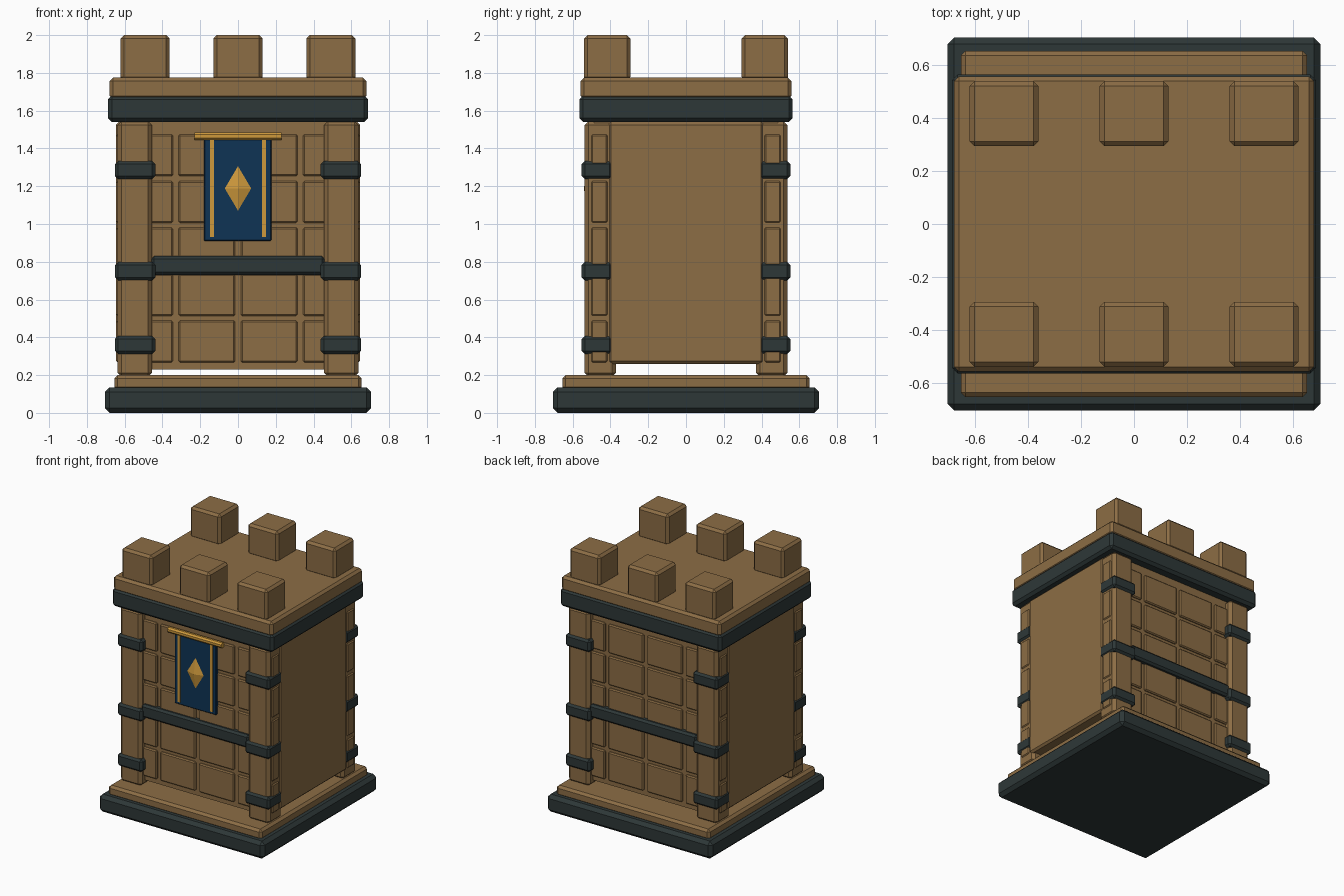
import bpy, bmesh, math
from mathutils import Matrix, Vector

if "Cube" in bpy.data.objects:
    bpy.data.objects.remove(bpy.data.objects["Cube"])


def material(name, rgb):
    m = bpy.data.materials.new(name)
    m.diffuse_color = (*rgb, 1)
    m.use_nodes = True
    m.node_tree.nodes["Principled BSDF"].inputs["Base Color"].default_value = m.diffuse_color
    return m


STONE = material("tan stone", (0.262, 0.153, 0.059))
IRON = material("dark iron", (0.027, 0.039, 0.039))
BLUE = material("navy cloth", (0.0045, 0.034, 0.090))
GOLD = material("gold trim", (0.62, 0.32, 0.045))


def finish(name, bm, mat):
    bmesh.ops.recalc_face_normals(bm, faces=bm.faces)
    mesh = bpy.data.meshes.new(name)
    bm.to_mesh(mesh)
    bm.free()
    mesh.materials.append(mat)
    ob = bpy.data.objects.new(name, mesh)
    bpy.context.collection.objects.link(ob)
    return ob


def box(name, x, y, z, mat, bevel=0.0):
    """Chamfered box from (min, max) ranges."""
    lo, hi = zip(x, y, z)
    lo, hi = Vector(lo), Vector(hi)
    bm = bmesh.new()
    bmesh.ops.create_cube(bm, size=1, matrix=Matrix.Translation((lo + hi) / 2)
                          @ Matrix.Diagonal((*(hi - lo), 1)))
    if bevel:
        bmesh.ops.bevel(bm, geom=bm.edges[:], offset=bevel, segments=1,
                        affect='EDGES', profile=0.5)
    return finish(name, bm, mat)


def span(a, b, sign):
    return tuple(sorted((a * sign, b * sign)))


# Stepped base
box("base_plinth", (-.705, .705), (-.705, .705), (0, .135), IRON, .025)
box("base_step", (-.655, .655), (-.655, .655), (.12, .20), STONE, .018)

# Tower body with plain sides
box("tower_core", (-.646, .646), (-.413, .413), (.26, 1.54), STONE, .015)

# Roof slab and its iron rim
box("roof_rim", (-.688, .688), (-.565, .565), (1.54, 1.68), IRON, .02)
box("roof_slab", (-.68, .68), (-.558, .558), (1.66, 1.775), STONE, .018)

for s, side in ((-1, "front"), (1, "back")):
    # Recessed wall faced with a grid of blocks
    box(side + "_wall", (-.625, .625), span(.38, .487, s), (.23, 1.54), STONE)
    for row in range(5):
        z = .267 + row * .2465
        for col in range(4):
            x = -.645 + col * .33
            box(f"{side}_block", (x, x + .30), span(.415, .502, s),
                (z, z + .222), STONE, .008)

    # Iron strap across the wall
    box(side + "_strap", (-.46, .46), span(.44, .53, s), (.73, .83), IRON, .015)

    # Corner posts with iron bands
    for t, hand in ((-1, "left"), (1, "right")):
        box(f"{side}_{hand}_post", span(.455, .638, t), span(.37, .537, s),
            (.19, 1.545), STONE, .022)
        for z in (.36, .75, 1.285):
            box(f"{side}_{hand}_band", span(.438, .651, t), span(.39, .552, s),
                (z - .048, z + .048), IRON, .016)

    # Battlements
    for x in (-.492, 0, .492):
        box(side + "_merlon", (x - .13, x + .13), span(.295, .54, s),
            (1.76, 2.0), STONE, .018)

# Banner cloth with gold stripes
box("banner_cloth", (-.18, .177), (-.519, -.495), (.91, 1.46), BLUE, .005)
for x in (-.138, .138):
    box("banner_stripe", (x - .01, x + .01), (-.525, -.516), (.93, 1.45), GOLD)

# Banner rod
bm = bmesh.new()
bmesh.ops.create_cone(bm, cap_ends=True, segments=8, radius1=.022, radius2=.022,
                      depth=.46, matrix=Matrix.Translation((0, -.514, 1.465))
                      @ Matrix.Rotation(math.pi / 2, 4, 'Y')
                      @ Matrix.Rotation(math.pi / 8, 4, 'Z'))
finish("banner_rod", bm, GOLD)

# Raised diamond emblem
bm = bmesh.new()
tip = bm.verts.new((0, -.541, 1.188))
rim = [bm.verts.new((x, -.518, z)) for x, z in
       ((-.073, 1.188), (0, 1.065), (.073, 1.188), (0, 1.312))]
for i in range(4):
    bm.faces.new((tip, rim[i], rim[(i + 1) % 4]))
bm.faces.new(rim[::-1])
finish("banner_diamond", bm, GOLD)
